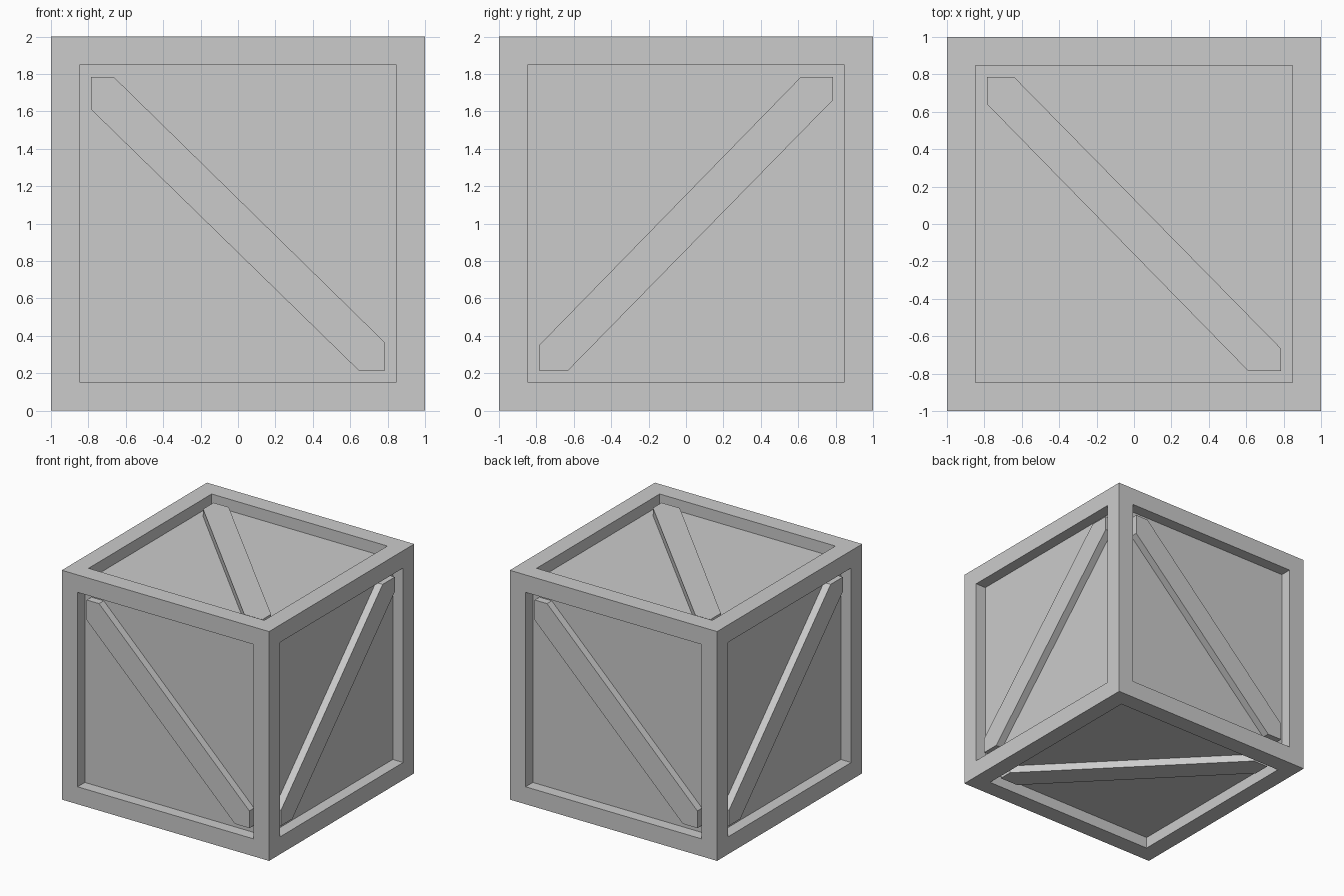
import bpy, bmesh
from math import radians
from mathutils import Matrix

if "Cube" in bpy.data.objects:
    bpy.data.objects.remove(bpy.data.objects["Cube"])

R = 0.785          # half size of the recessed opening
PANEL = 0.90       # distance of the recessed panels from the centre
BRACE = 0.965      # distance of the brace faces from the centre
LIFT = Matrix.Translation((0, 0, 1))


def finish(bm, name):
    bmesh.ops.recalc_face_normals(bm, faces=bm.faces[:])
    mesh = bpy.data.meshes.new(name)
    bm.to_mesh(mesh)
    bm.free()
    bpy.context.collection.objects.link(bpy.data.objects.new(name, mesh))


# Crate body: cube with a framed, sunken panel on every side
bm = bmesh.new()
bmesh.ops.create_cube(bm, size=2, matrix=LIFT)
sides = bm.faces[:]
bmesh.ops.inset_individual(bm, faces=sides, thickness=1 - R)
pushed = bmesh.ops.extrude_discrete_faces(bm, faces=sides)["faces"]
for f in pushed:
    f.normal_update()
    bmesh.ops.translate(bm, verts=f.verts[:], vec=f.normal * (PANEL - 1))
finish(bm, "crate_body")


# Diagonal brace: outline seen from outside, extruded out of the panel
def brace(name, outline, matrix):
    bm = bmesh.new()
    base = bm.faces.new([bm.verts.new((u, v, PANEL - 0.005)) for u, v in outline])
    top = bmesh.ops.extrude_face_region(bm, geom=[base], use_keep_orig=True)["geom"]
    verts = [g for g in top if isinstance(g, bmesh.types.BMVert)]
    bmesh.ops.translate(bm, verts=verts, vec=(0, 0, BRACE - PANEL + 0.005))
    bmesh.ops.transform(bm, verts=bm.verts[:], matrix=LIFT @ matrix)
    finish(bm, name)


falling = [(-R, R), (-R, 0.61), (0.645, -R), (R, -R), (R, -0.635), (-0.665, R)]
rising = [(-R, -R), (-0.63, -R), (R, 0.66), (R, R), (0.615, R), (-R, -0.65)]
flat = [(-R, R), (-R, 0.64), (0.61, -R), (R, -R), (R, -0.665), (-0.64, R)]

upright = Matrix.Rotation(radians(90), 4, 'X')
for name, outline, turn in (("front_brace", falling, 0), ("right_brace", rising, 90),
                            ("back_brace", falling, 180), ("left_brace", rising, 270)):
    brace(name, outline, Matrix.Rotation(radians(turn), 4, 'Z') @ upright)
brace("top_brace", flat, Matrix.Identity(4))
brace("bottom_brace", flat, Matrix.Diagonal((1, 1, -1, 1)))
